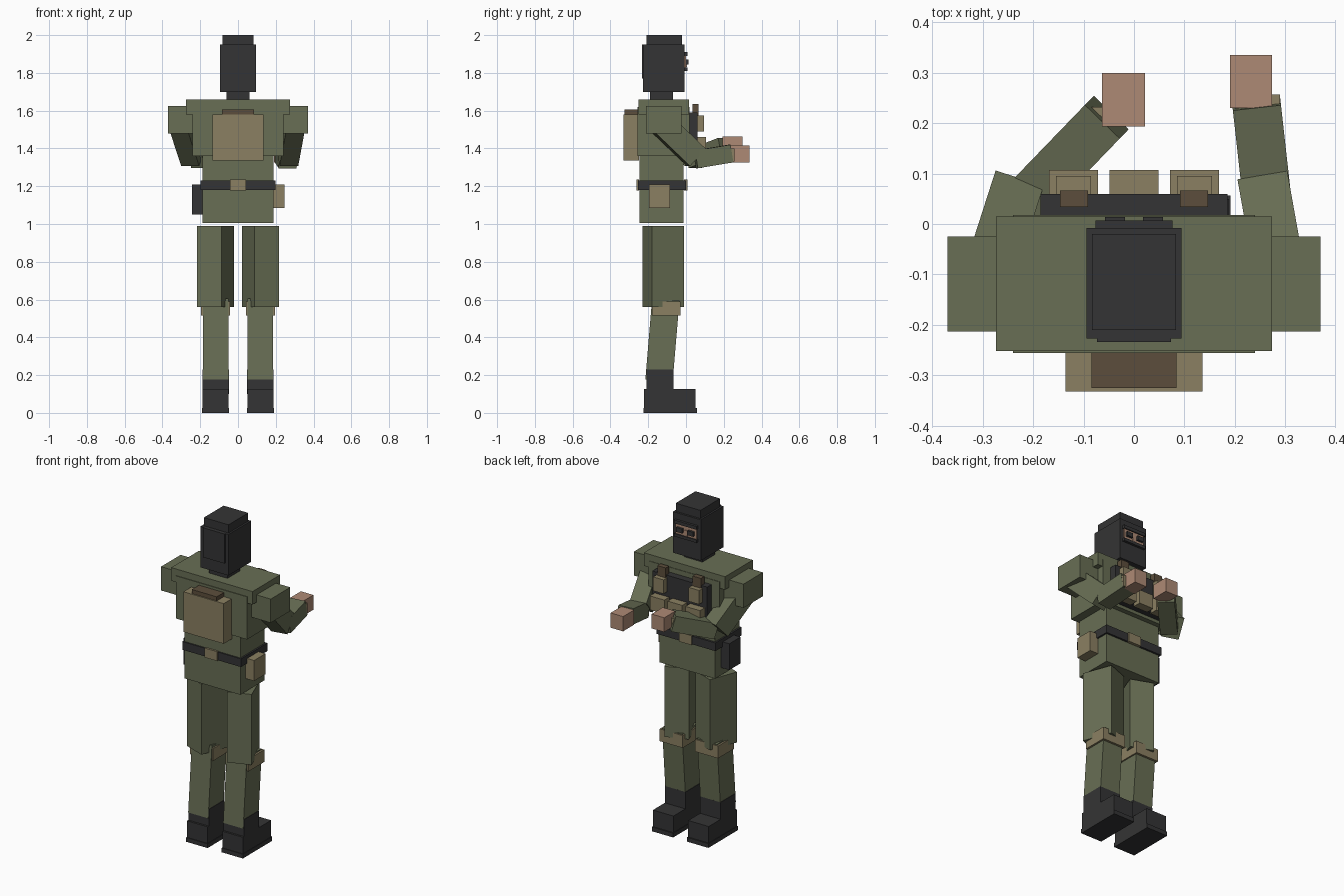
import bpy
from mathutils import Matrix, Vector

cube = bpy.data.objects.get("Cube")
if cube:
    bpy.data.objects.remove(cube, do_unlink=True)


def material(name, rgb):
    m = bpy.data.materials.new(name)
    m.use_nodes = True
    color = (*rgb, 1)
    m.diffuse_color = color
    bsdf = next(n for n in m.node_tree.nodes if n.type == 'BSDF_PRINCIPLED')
    bsdf.inputs["Base Color"].default_value = color
    return m


green = material("olive_green", (0.138, 0.156, 0.089))
tan = material("khaki_tan", (0.258, 0.216, 0.122))
black = material("charcoal_black", (0.034, 0.034, 0.035))
skin = material("skin", (0.423, 0.254, 0.178))
brown = material("dark_brown", (0.107, 0.076, 0.045))


def block(name, mat, size, matrix):
    """Box of the given size, baked into place by a matrix."""
    bpy.ops.mesh.primitive_cube_add(size=1)
    ob = bpy.context.object
    ob.name = ob.data.name = name
    ob.data.transform(matrix @ Matrix.Diagonal((*size, 1)))
    ob.data.materials.append(mat)
    return ob


def box(name, mat, x, y, z, turn=0):
    """Box from its ranges on each axis."""
    lo, hi = Vector((x[0], y[0], z[0])), Vector((x[1], y[1], z[1]))
    return block(name, mat, hi - lo,
                 Matrix.Translation((lo + hi) / 2) @ Matrix.Rotation(turn, 4, 'Z'))


def limb(name, mat, a, b, width, depth):
    """Square-ended box running from a to b."""
    a, b = Vector(a), Vector(b)
    along = (b - a).normalized()
    side = along.cross(Vector((0, 0, 1))).normalized()
    up = side.cross(along)
    rot = Matrix((side, along, up)).transposed().to_4x4()
    return block(name, mat, (width, (b - a).length, depth),
                 Matrix.Translation((a + b) / 2) @ rot)


def mid(name, mat, half, y, z):
    return box(name, mat, (-half, half), y, z)


def pair(name, mat, x, y, z, turn=0):
    for label, s in (("left", 1), ("right", -1)):
        box(f"{label}_{name}", mat, sorted((s * x[0], s * x[1])), y, z, s * turn)


# Head and face
mid("head", black, 0.094, (-0.227, -0.008), (1.70, 1.95))
mid("head_top", black, 0.083, (-0.21, -0.02), (1.95, 2.0))
mid("head_back_panel", black, 0.073, (-0.234, -0.227), (1.77, 1.95))
mid("face_opening", skin, 0.07, (-0.01, 0.0), (1.825, 1.895))
mid("brow_band", black, 0.076, (-0.01, 0.007), (1.89, 1.91))
mid("mask_edge", black, 0.076, (-0.01, 0.007), (1.81, 1.828))
pair("eye", black, (0.018, 0.058), (-0.005, 0.014), (1.845, 1.872))
mid("nose_bridge", skin, 0.01, (-0.005, 0.005), (1.83, 1.865))
mid("neck", black, 0.062, (-0.19, -0.07), (1.64, 1.72))

# Torso
mid("shoulder_yoke", green, 0.274, (-0.252, 0.015), (1.58, 1.66))
mid("chest", green, 0.24, (-0.256, 0.018), (1.36, 1.62))
mid("waist", green, 0.188, (-0.246, -0.012), (1.005, 1.40))

# Belt and its gear
mid("belt", black, 0.198, (-0.254, 0.0), (1.18, 1.23))
mid("belt_back_loop", tan, 0.042, (-0.262, -0.25), (1.178, 1.235))
mid("belt_buckle", tan, 0.042, (-0.01, 0.008), (1.178, 1.235))
box("belt_pouch", tan, (0.185, 0.245), (-0.195, -0.085), (1.085, 1.21))
box("holster", black, (-0.243, -0.185), (-0.18, -0.07), (1.05, 1.21))

# Backpack
mid("backpack", tan, 0.136, (-0.332, -0.25), (1.335, 1.58))
mid("backpack_flap", brown, 0.084, (-0.325, -0.255), (1.575, 1.605))

# Chest rig with pouches
mid("chest_rig", black, 0.185, (0.01, 0.06), (1.38, 1.59))
for label, x in (("left", 0.12), ("middle", 0), ("right", -0.12)):
    box(f"{label}_lower_pouch", tan, (x - 0.049, x + 0.049), (0.055, 0.107), (1.375, 1.46))
pair("upper_pouch", tan, (0.085, 0.155), (0.055, 0.095), (1.49, 1.575))
pair("magazine", brown, (0.091, 0.147), (0.034, 0.066), (1.54, 1.635))

# Arms, bent forward
pair("shoulder", green, (0.22, 0.37), (-0.213, -0.025), (1.48, 1.625))
limb("left_upper_arm", green, (0.295, -0.13, 1.53), (0.262, 0.055, 1.352), 0.10, 0.125)
limb("left_forearm", green, (0.264, 0.05, 1.342), (0.243, 0.238, 1.373), 0.096, 0.095)
limb("right_upper_arm", green, (-0.298, -0.13, 1.53), (-0.24, 0.05, 1.352), 0.10, 0.125)
limb("right_forearm", green, (-0.222, 0.038, 1.342), (-0.054, 0.212, 1.41), 0.096, 0.095)
box("left_cuff", tan, (0.20, 0.29), (0.225, 0.257), (1.33, 1.40))
box("right_cuff", tan, (-0.094, -0.01), (0.20, 0.232), (1.385, 1.435))
box("left_hand", skin, (0.19, 0.274), (0.23, 0.335), (1.325, 1.415))
box("right_hand", skin, (-0.063, 0.022), (0.193, 0.30), (1.375, 1.462))

# Legs
pair("thigh", green, (0.0495, 0.1905), (-0.211, -0.029), (0.56, 0.99), 0.363)
pair("knee_pad", tan, (0.042, 0.197), (-0.18, -0.028), (0.515, 0.59))
for label, s in (("left", 1), ("right", -1)):
    limb(f"{label}_shin", green, (s * 0.118, -0.143, 0.17), (s * 0.118, -0.107, 0.60), 0.135, 0.145)

# Boots
pair("boot_shaft", black, (0.048, 0.188), (-0.21, -0.065), (0.10, 0.23))
pair("boot", black, (0.05, 0.188), (-0.222, 0.05), (0.02, 0.127))
pair("boot_sole", black, (0.047, 0.191), (-0.226, 0.057), (0, 0.026))
